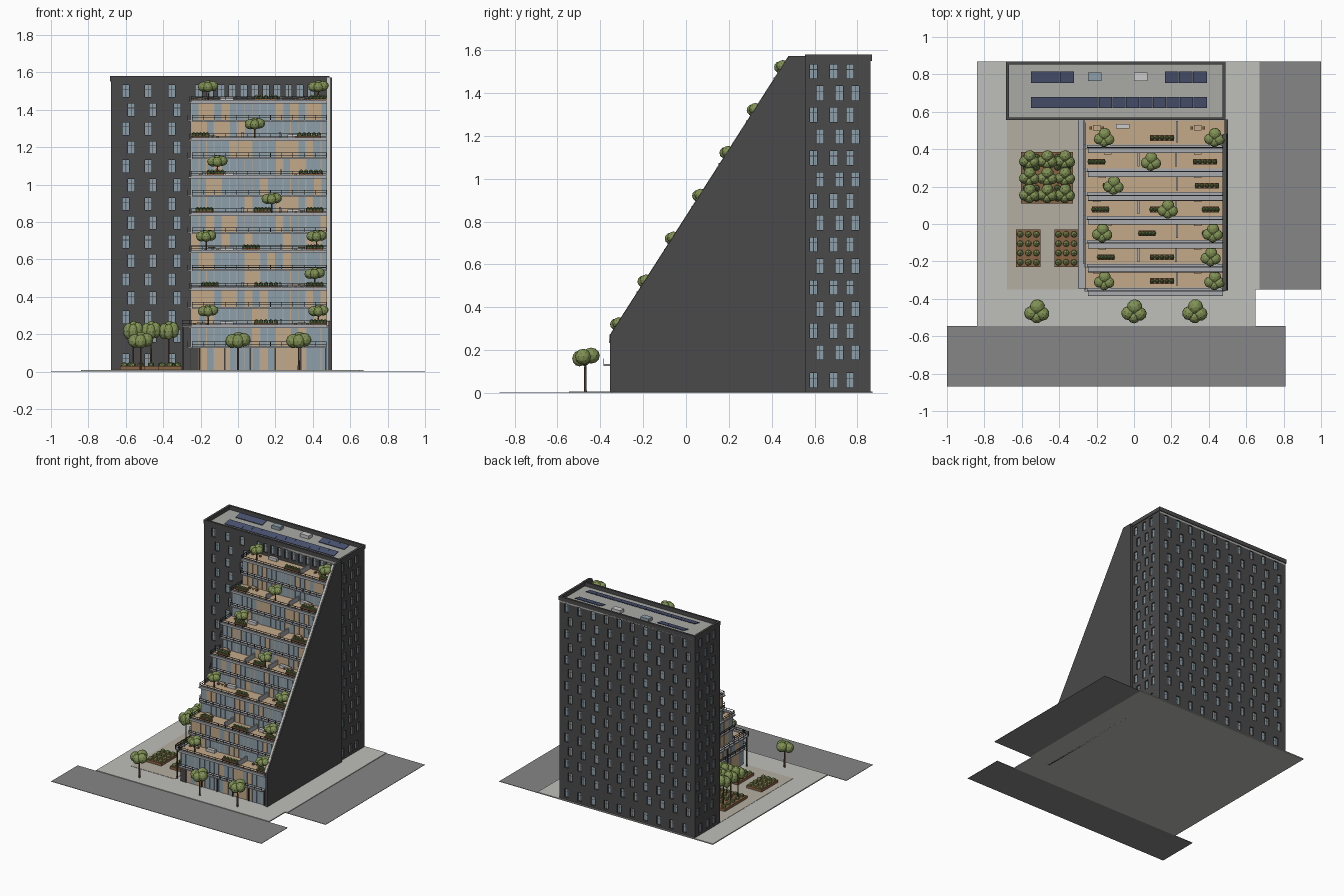
import bpy, bmesh, random
from math import radians
from mathutils import Vector, Matrix

if "Cube" in bpy.data.objects:
    bpy.data.objects.remove(bpy.data.objects["Cube"])
random.seed(4)

COL = {'dark': (.07, .068, .068), 'paving': (.52, .52, .49), 'court': (.46, .43, .36), 'road': (.24, .24, .245),
       'wood': (.55, .40, .25), 'glass': (.27, .35, .40), 'slab': (.40, .41, .43), 'rail': (.05, .05, .055),
       'solar': (.07, .09, .17), 'leaf': (.22, .29, .09), 'leaf2': (.12, .19, .06), 'planter': (.25, .13, .06),
       'trunk': (.13, .08, .05), 'white': (.7, .7, .68), 'roof': (.40, .40, .38)}
MATS, PARTS = {}, {}
for n, c in COL.items():
    MATS[n] = bpy.data.materials.new(n)
    MATS[n].diffuse_color = (*c, 1)


def part(name, mat):
    return PARTS.setdefault(name, (bmesh.new(), mat))[0]


def box(name, mat, x0, x1, y0, y1, z0, z1):
    m = Matrix.Translation(((x0 + x1) / 2, (y0 + y1) / 2, (z0 + z1) / 2)) @ Matrix.Diagonal((x1 - x0, y1 - y0, z1 - z0, 1))
    bmesh.ops.create_cube(part(name, mat), size=1, matrix=m)


def ball(name, mat, x, y, z, rx, rz, sub=1):
    m = Matrix.Translation((x, y, z)) @ Matrix.Rotation(random.uniform(0, 3), 4, 'Z') @ Matrix.Diagonal((rx, rx, rz, 1))
    bmesh.ops.create_icosphere(part(name, mat), subdivisions=sub, radius=1, matrix=m)


def quad(name, mat, pts):
    bm = part(name, mat)
    bm.faces.new([bm.verts.new(p) for p in pts])


def prism(name, mat, yz, x0, x1):
    bm = part(name, mat)
    f = bm.faces.new([bm.verts.new((x0, y, z)) for y, z in yz])
    ext = bmesh.ops.extrude_face_region(bm, geom=[f], use_keep_orig=True)
    bmesh.ops.translate(bm, vec=(x1 - x0, 0, 0), verts=[v for v in ext['geom'] if isinstance(v, bmesh.types.BMVert)])
    bmesh.ops.recalc_face_normals(bm, faces=bm.faces)


def tree(x, y, z, trunk, r, h, name):
    m = Matrix.Translation((x, y, z + trunk / 2))
    bmesh.ops.create_cone(part(name + '_trunks', 'trunk'), cap_ends=True, segments=6, radius1=r * .1, radius2=r * .07, depth=trunk, matrix=m)
    for dx, dy, dz, s in ((-.45, -.1, -.1, .55), (.45, -.15, 0, .55), (.05, .4, .1, .6), (0, -.4, -.15, .5)):
        ball(name + '_crowns', 'leaf', x + dx * r, y + dy * r, z + trunk + h * (.7 + dz), r * s, h * .72, 2)


def rail(x0, x1, y0, y1, z, h=.03):
    t = .0015
    for k in (.5, 1):
        box('railings', 'rail', x0 - t, x1 + t, y0 - t, y1 + t, z + h * k - .003, z + h * k)
    n = max(1, round(max(x1 - x0, y1 - y0) / .06))
    for i in range(n + 1):
        x, y = x0 + (x1 - x0) * i / n, y0 + (y1 - y0) * i / n
        box('railings', 'rail', x - t, x + t, y - t, y + t, z, z + h)


# wall with recessed windows; u runs rightwards seen from outside
def facade(org, U, length, rows, top, w=.034, h=.066, D=.01):
    org, U, Z = Vector(org), Vector(U), Vector((0, 0, 1))
    N = U.cross(Z)
    P = lambda u, z, d=0: org + U * u + Z * z - N * d
    def flat(name, mat, u0, u1, z0, z1, d=0):
        quad(name, mat, [P(u0, z0, d), P(u1, z0, d), P(u1, z1, d), P(u0, z1, d)])
    z = 0
    for zc, us in rows:
        a, b = zc - h / 2, zc + h / 2
        flat('tower_walls', 'dark', 0, length, z, a)
        u = 0
        for c in us:
            p, q = c - w / 2, c + w / 2
            flat('tower_walls', 'dark', u, p, a, b)
            flat('tower_windows', 'glass', p, q, a, b, D)
            flat('window_bars', 'rail', c - .0015, c + .0015, a, b, D - .002)
            flat('window_bars', 'rail', p, q, zc + .008, zc + .011, D - .002)
            for r in ([(p, a, 0), (p, a, D), (p, b, D), (p, b, 0)], [(q, b, 0), (q, b, D), (q, a, D), (q, a, 0)],
                      [(p, a, 0), (q, a, 0), (q, a, D), (p, a, D)], [(p, b, D), (q, b, D), (q, b, 0), (p, b, 0)]):
                quad('tower_walls', 'dark', [P(*t) for t in r])
            u = q
        flat('tower_walls', 'dark', u, length, a, b)
        z = b
    flat('tower_walls', 'dark', 0, length, z, top)


# ground, roads and courtyard
box('pavement', 'paving', -.84, .65, -.545, .87, 0, .008)
box('pavement_side', 'paving', .65, .67, -.35, .87, 0, .008)
box('front_road', 'road', -1, .81, -.87, -.545, 0, .003)
box('side_road', 'road', .67, 1, -.35, .87, 0, .003)
box('courtyard', 'court', -.68, -.3, -.35, .555, .008, .01)

# tower
X0, X1, Y0, Y1, TOP = -.68, .485, .555, .862, 1.56
zs = [.06] + [.19 + .1008 * k for k in range(14)]
def rows(cols_a, cols_b, extra=()):
    return [(z, (list(cols_a) + (list(extra) if k == 14 else [])) if k % 2 == 0 else cols_b) for k, z in enumerate(zs)]
facade((X0, Y0, 0), (1, 0, 0), X1 - X0, rows([.08, .2, .325], [.11, .225, .355], [.47 + .06 * k for k in range(11)]), TOP)
facade((X1, Y0, 0), (0, 1, 0), Y1 - Y0, rows([.04, .135, .21], [.07, .16, .235]), TOP)
facade((X0, Y1, 0), (0, -1, 0), Y1 - Y0, rows([.07, .16, .235], [.04, .135, .21]), TOP)
facade((X1, Y1, 0), (-1, 0, 0), X1 - X0, rows([.06 + .113 * k for k in range(10)], [.09 + .113 * k for k in range(10)]), TOP)
box('tower_roof', 'roof', X0, X1, Y0, Y1, 1.535, 1.55)
for a in ((X0 - .005, X1 + .005, Y0, Y0 + .015), (X0 - .005, X1 + .005, Y1 - .01, Y1 + .006),
          (X0 - .005, X0 + .012, Y0 + .015, Y1 - .01), (X1 - .012, X1 + .005, Y0 + .015, Y1 - .01)):
    box('parapet', 'dark', *a, 1.55, 1.58)

# roof equipment
for a, b, c, d in ((-.55, -.32, .755, .815), (.165, .39, .755, .815), (-.55, .39, .62, .68)):
    n = round((b - a) / .075)
    for k in range(n):
        w = (b - a) / n
        prism('solar_panels', 'solar', [(c, 1.556), (d, 1.568), (d, 1.572), (c, 1.56)], a + k * w, a + (k + 1) * w - .001)
box('roof_skylight', 'glass', -.245, -.175, .765, .81, 1.55, 1.575)
box('roof_unit', 'white', 0, .073, .765, .81, 1.55, 1.575)

# sloping side wall
prism('sloping_wall', 'dark', [(-.355, 0), (-.355, .27), (.48, 1.572), (.56, 1.572), (.56, 0)], .485, .502)
prism('wall_coping', 'paving', [(-.357, .27), (.478, 1.574), (.482, 1.572), (-.353, .268)], .474, .492)

# stepped terraces
L, R, N = -.25, .485, 7
edge = lambda i: -.36 + .1275 * i
def bays(z0, z1, y):
    # glazed and timber panels along front, then along the left side
    n = 18
    w = (R - L) / n
    for k in range(n):
        m = 'wood' if random.random() < .3 else 'glass'
        x = L + k * w
        box('terrace_' + m + '_panels', m, x + .002, x + w - .002, y - .004, y + .002, z0, z1)
        if k % 3 == 0:
            box('facade_posts', 'slab', x - .003, x + .003, y - .007, y, z0, z1)
    n = max(1, round((.555 - y) / .05))
    w = (.555 - y) / n
    for k in range(n):
        m = 'wood' if random.random() < .4 else 'glass'
        box('terrace_' + m + '_panels', m, L - .003, L + .002, y + k * w + .002, y + (k + 1) * w - .002, z0, z1)

for i in range(N):
    e, f = edge(i), edge(i) + .02
    z1 = .245 + .2 * i
    z0 = z1 - .2 if i else .008
    mid = z0 + .1 if i else .135
    box('terrace_core', 'wood', L, R, f, .556, z0, z1 - .012)
    bays(z0, mid - .008, f)
    bays(mid, z1 - .012, f)
    # floor slab, timber decking and edge
    box('terrace_slabs', 'slab', L - .015, R, e, .555, z1 - .012, z1 - .003)
    box('terrace_decks', 'wood', L - .01, R - .002, e + .02, min(edge(i + 1) + .02, .555), z1 - .003, z1)
    box('terrace_edges', 'slab', L, R - .008, e, e + .018, z1 - .003, z1 + .006)
    rail(L, R - .01, e + .004, e + .004, z1, .028)
    rail(L - .01, L - .01, e + .005, min(edge(i + 1) + .01, .55), z1, .028)
    # mid-storey balcony or entrance canopy
    box('mid_balconies', 'slab', L + .005, R - .008, e - .026, f, mid - .008, mid)
    rail(L + .005, R - .012, e - .024, e - .024, mid, .026)
    box('side_balconies', 'slab', L - .02, L, f, .555, mid - .008, mid)
    rail(L - .018, L - .018, f, .55, mid, .026)
    # partition screens, benches and tables
    yc = e + .075
    for x in ((.22, .02) if i % 2 else (.225,)):
        box('partition_screens', 'slab', x, x + .01, e + .03, e + .147, z1, z1 + .035)
    s = -.06 if i % 2 == 0 else .30
    box('benches', 'white', s - .035, s + .035, yc + .03, yc + .055, z1, z1 + .022)
    for x in (-.2 + .03 * (i % 3), .34):
        box('tables', 'wood', x - .02, x + .02, yc + .02, yc + .05, z1 + .016, z1 + .02)
        box('tables', 'wood', x - .004, x + .004, yc + .031, yc + .039, z1, z1 + .016)
        for d in (-.032, .032):
            box('chairs', 'planter', x + d - .007, x + d + .007, yc + .026, yc + .042, z1, z1 + .012)
box('left_walkway', 'slab', -.3, L - .01, -.345, .555, .237, .245)
rail(-.298, -.298, -.343, .55, .245)
rail(-.298, L, -.343, -.343, .245)
for y in (-.33, -.1, .13, .36):
    box('walkway_posts', 'rail', -.298, -.29, y, y + .008, .008, .237)
for k in range(6):
    x = L + .045 + k * .135
    box('shopfront_posts', 'rail', x - .004, x + .004, -.352, -.34, .008, .128)
box('corner_pier', 'dark', -.25, -.212, -.35, -.33, .008, .128)

# terrace trees and planters
for i, xs in enumerate(((-.16, .43), (.41,), (-.17, .42), (.18,), (-.11,), (.09,), (-.16, .43))):
    for x in xs:
        tree(x, edge(i) + .055, .245 + .2 * i, .055, .055, .038, 'terrace_tree')
for i, xs in enumerate(((.15, .43), (-.15, .15, .41), (.07, .41), (-.18, .13, .41), (-.12, .39), (-.2, .38), (.15, .43))):
    for x in xs:
        y, z, w = edge(i) + .055, .245 + .2 * i, .065 if x in (.15, .38, .39) else .045
        box('terrace_planters', 'planter', x - w, x + w, y - .015, y + .015, z, z + .016)
        for k in range(5):
            ball('terrace_shrubs', 'leaf2', x + (k - 2) * w * .4, y, z + .022, .013, .014)

# street trees
for x in (-.52, 0, .325):
    tree(x, -.47, .008, .125, .068, .052, 'street_tree')

# kitchen garden beds
def bed(x0, x1, y0, y1, nx, ny, m):
    box('garden_beds', 'planter', x0, x1, y0, y1, .008, .03)
    for a in range(nx):
        for b in range(ny):
            ball('garden_plants_' + m, m, x0 + (a + .5) * (x1 - x0) / nx, y0 + (b + .5) * (y1 - y0) / ny, .034, .019, .018)
bed(-.63, -.5, -.23, -.03, 3, 4, 'leaf')
bed(-.425, -.3, -.23, -.03, 3, 4, 'leaf')
bed(-.605, -.325, .11, .385, 5, 5, 'leaf2')
for x in (-.56, -.465, -.37):
    for y in (.16, .25, .34):
        tree(x, y, .03, .15, .055, .06, 'grove_tree')

# turn every collected part into an object
for name, (bm, mat) in PARTS.items():
    me = bpy.data.meshes.new(name)
    bm.to_mesh(me)
    bm.free()
    me.materials.append(MATS[mat])
    bpy.context.collection.objects.link(bpy.data.objects.new(name, me))

for m in bpy.data.materials:
    if m.users and not m.is_grease_pencil:
        m.use_nodes = True
        m.node_tree.nodes["Principled BSDF"].inputs["Base Color"].default_value = m.diffuse_color
